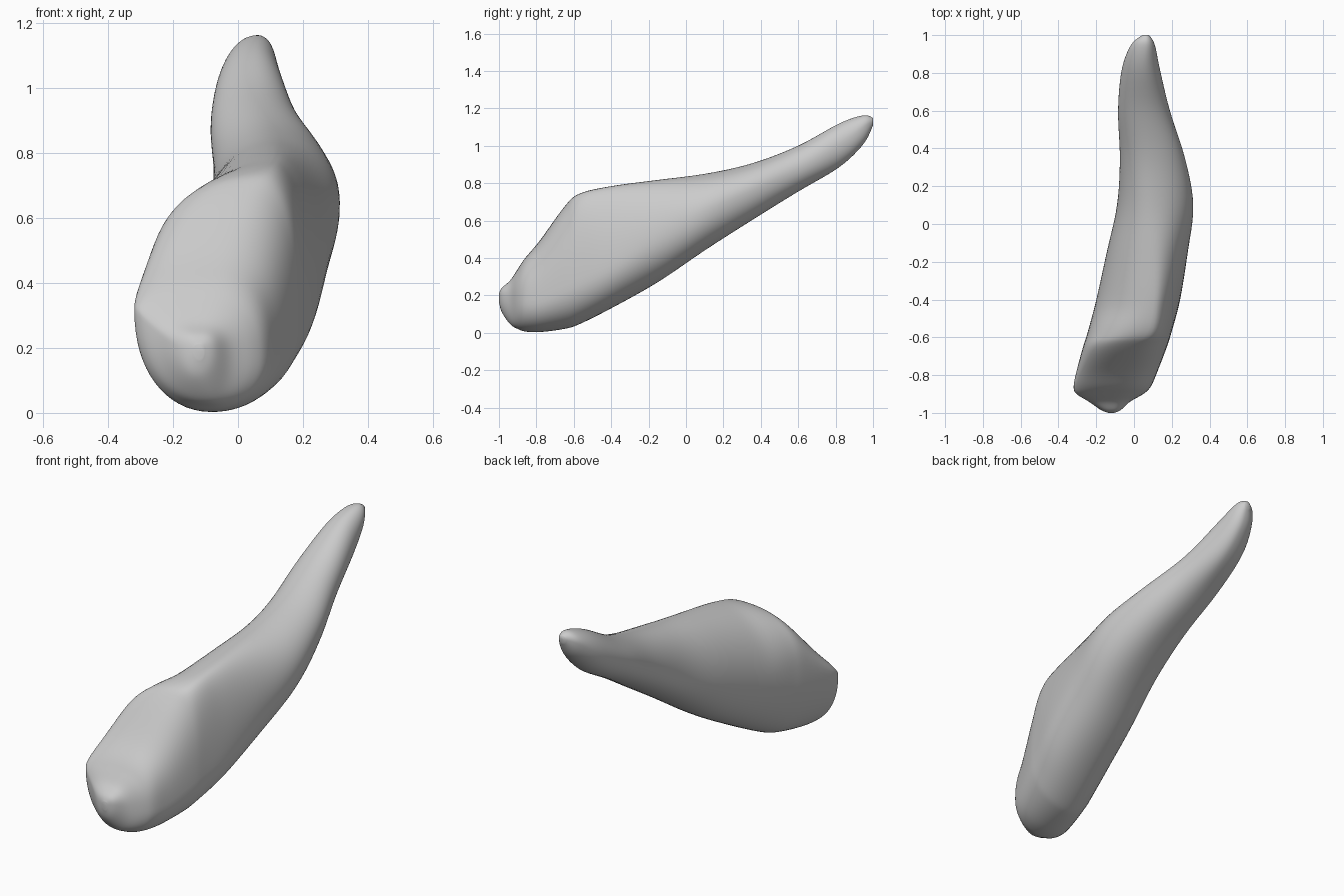
import bpy, bmesh, math

if "Cube" in bpy.data.objects:
    bpy.data.objects.remove(bpy.data.objects["Cube"])

# Cross-sections along y: y, left (x,z), right (x,z), top (x,z), bottom (x,z)
SECTIONS = [
    (-1.0, -.135, .19, -.105, .19, -.118, .21, -.118, .165),
    (-.985, -.175, .19, -.07, .19, -.12, .24, -.12, .11),
    (-.94, -.24, .24, -.02, .17, -.12, .28, -.10, .045),
    (-.90, -.305, .30, .05, .17, -.12, .34, -.09, .02),
    (-.86, -.32, .32, .09, .17, -.10, .40, -.09, .006),
    (-.78, -.305, .36, .125, .18, -.08, .495, -.08, .003),
    (-.65, -.27, .40, .175, .24, 0, .675, -.06, .02),
    (-.57, -.245, .40, .20, .28, .08, .745, -.04, .045),
    (-.40, -.20, .42, .245, .36, .11, .785, 0, .13),
    (-.15, -.145, .50, .285, .52, .11, .818, .05, .27),
    (.10, -.09, .60, .315, .65, .10, .85, .11, .44),
    (.35, -.075, .74, .27, .76, .09, .905, .12, .60),
    (.60, -.085, .88, .19, .87, .06, 1.0, .07, .755),
    (.82, -.065, 1.0, .137, 1.0, .05, 1.12, .06, .885),
    (.95, -.015, 1.1, .11, 1.1, .06, 1.163, .06, 1.01),
    (1.0, .045, 1.13, .08, 1.13, .063, 1.148, .063, 1.11),
]
SIDES, STEPS = 64, 6


def catmull(a, b, c, d, t):
    return 0.5 * (2 * b + (c - a) * t + (2 * a - 5 * b + 4 * c - d) * t * t
                  + (3 * b - a - 3 * c + d) * t ** 3)


def smooth_sections(rows):
    out = []
    for i in range(len(rows) - 1):
        quad = [rows[max(0, min(len(rows) - 1, i + k))] for k in (-1, 0, 1, 2)]
        for s in range(STEPS):
            out.append([catmull(*v, s / STEPS) for v in zip(*quad)])
    return out + [list(rows[-1])]


def ring_points(row):
    """Four joined superellipse quarters through the four extremes."""
    y, xl, zl, xr, zr, xt, zt, xb, zb = row
    front = max(0.0, min(1.0, (-.45 - y) / .2))
    for i in range(SIDES):
        a = 2 * math.pi * i / SIDES
        c, s = math.cos(a), math.sin(a)
        n = 2 + (.6 * front if s > 0 else .15)
        u, v = abs(c) ** (2 / n), abs(s) ** (2 / n)
        side = (xr, zr) if c > 0 else (xl, zl)
        pole = (xt, zt) if s > 0 else (xb, zb)
        yield (pole[0] + (side[0] - pole[0]) * u, y,
               side[1] + (pole[1] - side[1]) * v)


# Single smooth body, blunt slanted front tapering to the raised tip
bm = bmesh.new()
rings = [[bm.verts.new(p) for p in ring_points(r)] for r in smooth_sections(SECTIONS)]
for r0, r1 in zip(rings, rings[1:]):
    for i in range(SIDES):
        j = (i + 1) % SIDES
        bm.faces.new((r0[i], r0[j], r1[j], r1[i]))
bm.faces.new(rings[0])
bm.faces.new(rings[-1])

# Soften the surface slightly
for _ in range(3):
    bmesh.ops.smooth_vert(bm, verts=[v for r in rings[1:-1] for v in r], factor=0.4,
                          use_axis_x=True, use_axis_y=True, use_axis_z=True)
bmesh.ops.recalc_face_normals(bm, faces=bm.faces)
for f in bm.faces:
    f.smooth = True
mesh = bpy.data.meshes.new("tapered_body")
bm.to_mesh(mesh)
bm.free()
body = bpy.data.objects.new("tapered_body", mesh)
bpy.context.collection.objects.link(body)
